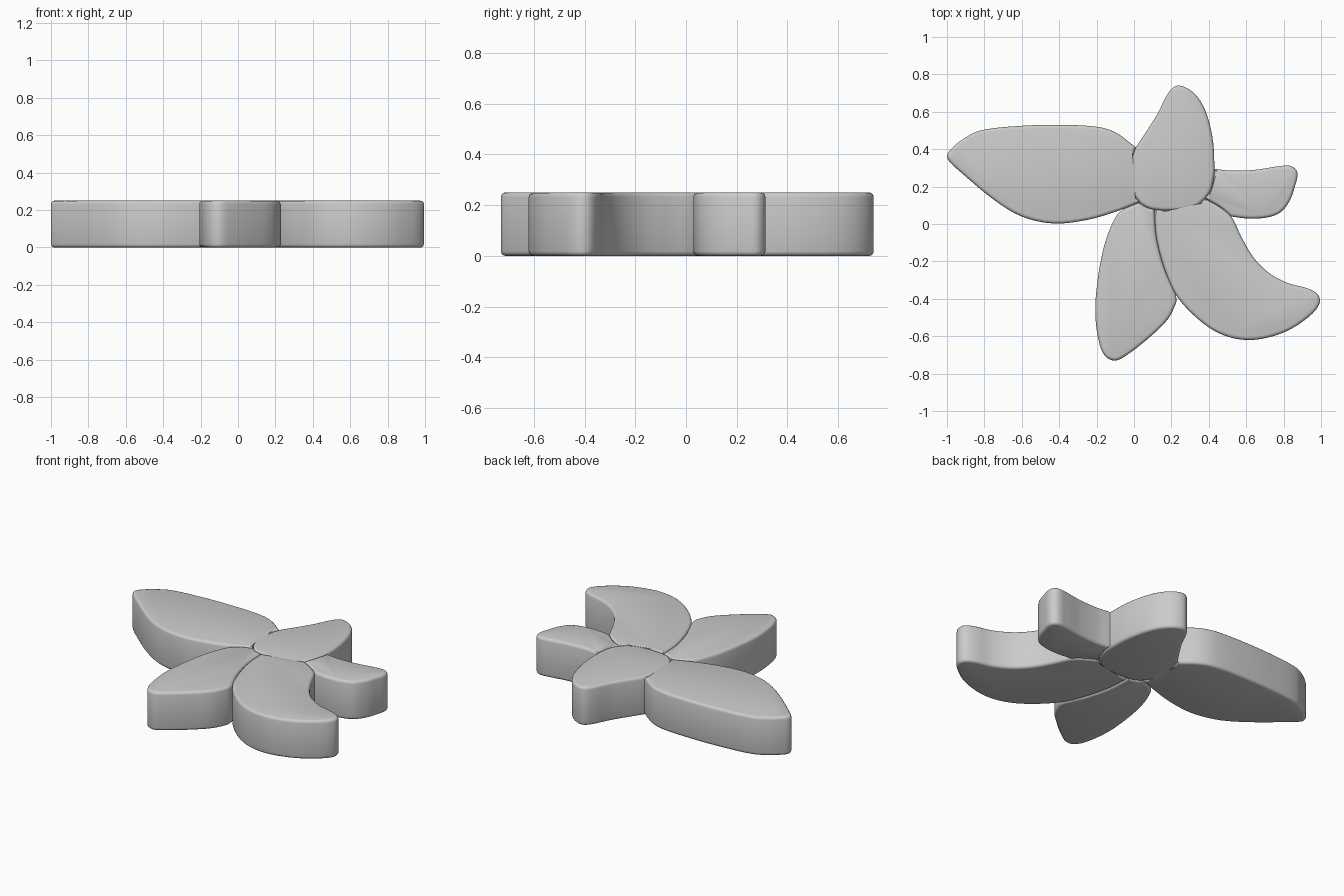
import bpy, bmesh
from mathutils import Vector

if "Cube" in bpy.data.objects:
    bpy.data.objects.remove(bpy.data.objects["Cube"])

HEIGHT, ROUND, STEPS = 0.25, 0.018, 6

# seams shared by neighbouring petals
SEAM_LEFT = [(0.01, 0.41), (-0.01, 0.35), (-0.02, 0.27), (-0.005, 0.17), (0.03, 0.115)]
SEAM_BOTTOM = [(0.03, 0.115), (0.065, 0.09), (0.11, 0.077)]
SEAM_LOWER = [(0.11, 0.077), (0.18, 0.072), (0.27, 0.078), (0.34, 0.1), (0.38, 0.135)]
SEAM_RIGHT = [(0.38, 0.135), (0.41, 0.18), (0.425, 0.24), (0.43, 0.295)]
SEAM_SIDE = [(0.38, 0.135), (0.46, 0.09), (0.52, 0.04)]
SEAM_LOW = [(0.11, 0.077), (0.12, -0.07), (0.16, -0.23), (0.225, -0.38)]


def spline(points):
    """Closed smooth curve; a repeated point makes a corner."""
    p = [Vector(q) for q in points]
    n, out = len(p), []
    for i in range(n):
        a, b, c, d = (p[(i + k) % n] for k in (-1, 0, 1, 2))
        if (b - c).length < 1e-5:
            continue
        m1 = (c - a) / 2 if (b - a).length > 1e-5 else (c - b) * 0.8
        m2 = (d - b) / 2 if (d - c).length > 1e-5 else (c - b) * 0.8
        # keep tangents proportionate to the segment length
        size = (c - b).length
        for m in (m1, m2):
            if m.length > 1e-6:
                m *= size / m.length
        for s in range(STEPS):
            t = s / STEPS
            out.append(b * (2*t**3 - 3*t**2 + 1) + m1 * (t**3 - 2*t**2 + t)
                       + c * (3*t**2 - 2*t**3) + m2 * (t**3 - t**2))
    return out


def petal(name, points):
    """Extrude an outline and round its top and bottom rims."""
    bm = bmesh.new()
    face = bm.faces.new([bm.verts.new((q.x, q.y, 0)) for q in spline(points)])
    ext = bmesh.ops.extrude_face_region(bm, geom=[face], use_keep_orig=True)
    for v in ext["geom"]:
        if isinstance(v, bmesh.types.BMVert):
            v.co.z = HEIGHT
    bmesh.ops.recalc_face_normals(bm, faces=bm.faces)
    rims = [e for e in bm.edges if abs(e.verts[0].co.z - e.verts[1].co.z) < 1e-5]
    bmesh.ops.bevel(bm, geom=rims, offset=ROUND, segments=3, profile=0.5,
                    affect='EDGES', clamp_overlap=False)
    mesh = bpy.data.meshes.new(name)
    bm.to_mesh(mesh)
    bm.free()
    obj = bpy.data.objects.new(name, mesh)
    bpy.context.collection.objects.link(obj)
    bpy.ops.object.select_all(action='DESELECT')
    obj.select_set(True)
    bpy.context.view_layer.objects.active = obj
    bpy.ops.object.shade_smooth_by_angle(angle=0.7)


# upper petal, its round base forming the flower centre
petal("upper_petal", SEAM_LEFT + SEAM_BOTTOM[1:] + SEAM_LOWER[1:] + SEAM_RIGHT[1:] + [
    (0.42, 0.46), (0.38, 0.61), (0.32, 0.70), (0.24, 0.74), (0.19, 0.71),
    (0.12, 0.58), (0.01, 0.41)])

# long left petal
petal("left_petal", SEAM_LEFT + [
    (0.03, 0.115), (-0.1, 0.065), (-0.25, 0.022), (-0.43, 0.003), (-0.6, 0.04),
    (-0.75, 0.13), (-0.93, 0.28), (-0.985, 0.332), (-1.0, 0.36), (-0.985, 0.393),
    (-0.92, 0.45), (-0.82, 0.5), (-0.6, 0.525), (-0.4, 0.53), (-0.2, 0.52),
    (-0.1, 0.49), (0.01, 0.41)])

# small right petal
petal("right_petal", SEAM_SIDE[::-1] + SEAM_RIGHT + [
    (0.43, 0.295), (0.52, 0.285), (0.65, 0.29), (0.77, 0.308), (0.84, 0.31),
    (0.873, 0.275), (0.86, 0.2), (0.83, 0.12), (0.78, 0.06), (0.7, 0.033),
    (0.6, 0.03), (0.52, 0.04)])

# curved lower right petal
petal("lower_right_petal", SEAM_LOW[::-1] + SEAM_LOWER + SEAM_SIDE + [
    (0.575, -0.07), (0.64, -0.18), (0.72, -0.26), (0.82, -0.315), (0.93, -0.345),
    (0.985, -0.38), (0.99, -0.43), (0.93, -0.50), (0.8, -0.58), (0.63, -0.62),
    (0.48, -0.595), (0.35, -0.515)])

# narrow lower petal
petal("lower_petal", SEAM_BOTTOM + SEAM_LOW + [
    (0.225, -0.38), (0.225, -0.42), (0.18, -0.51), (0.09, -0.60), (-0.03, -0.695),
    (-0.10, -0.73), (-0.155, -0.705), (-0.19, -0.62), (-0.207, -0.47),
    (-0.197, -0.32), (-0.17, -0.16), (-0.13, -0.03), (-0.075, 0.065), (0.03, 0.115)])
